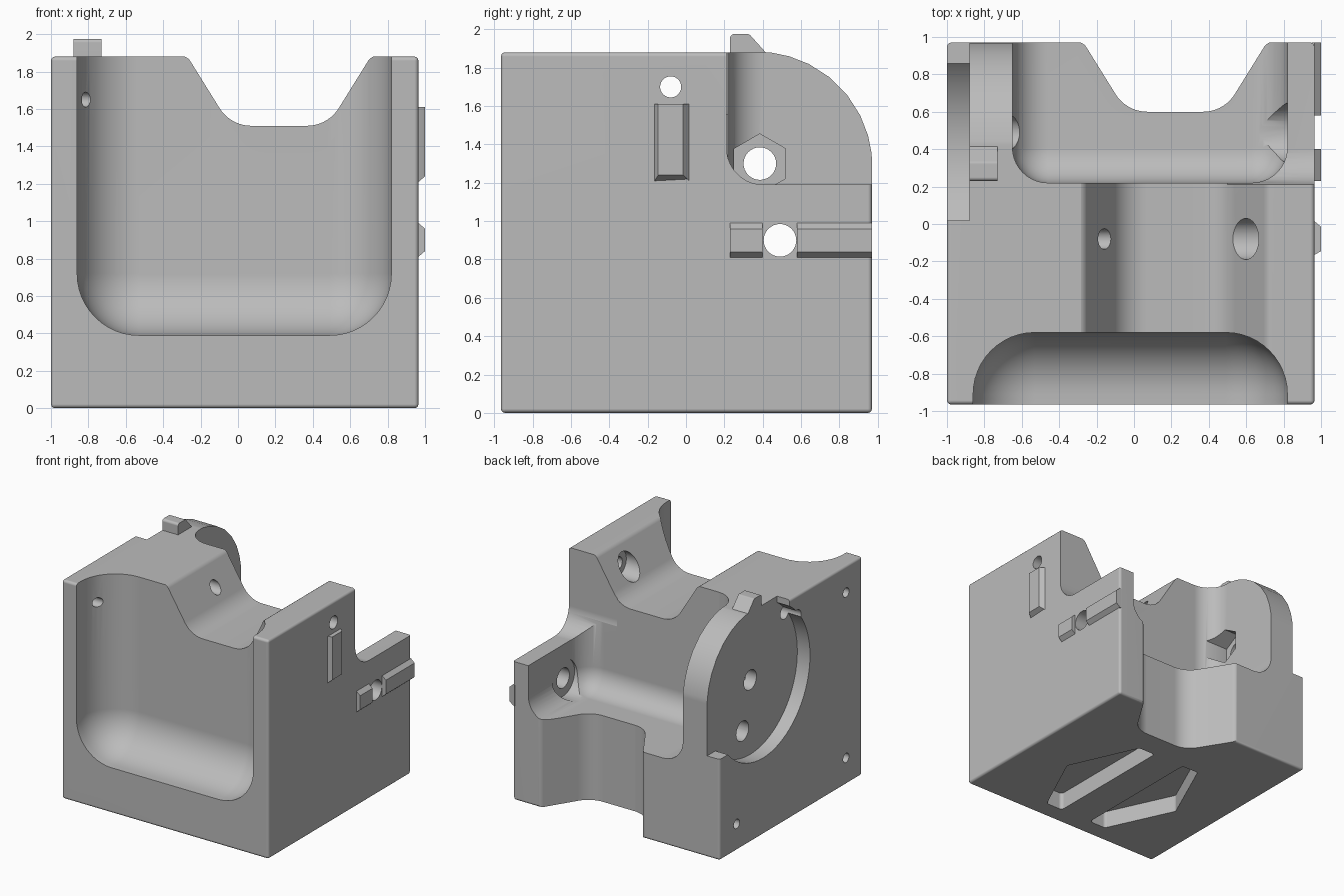
import bpy, bmesh, math
from mathutils import Vector

if "Cube" in bpy.data.objects:
    bpy.data.objects.remove(bpy.data.objects["Cube"])

grey = bpy.data.materials.new("plain_grey")
grey.use_nodes = True
GREY = (0.5, 0.5, 0.5, 1)
grey.diffuse_color = GREY
for node in grey.node_tree.nodes:
    if node.type == 'BSDF_PRINCIPLED':
        node.inputs["Base Color"].default_value = GREY
        node.inputs["Roughness"].default_value = 0.6


def make(name, bm):
    bmesh.ops.recalc_face_normals(bm, faces=bm.faces)
    mesh = bpy.data.meshes.new(name)
    bm.to_mesh(mesh)
    bm.free()
    mesh.materials.append(grey)
    ob = bpy.data.objects.new(name, mesh)
    bpy.context.collection.objects.link(ob)
    return ob


def box(name, xs, ys, zs, radius, segments):
    """Box between limits with every edge rounded."""
    bm = bmesh.new()
    bmesh.ops.create_cube(bm, size=1)
    for v in bm.verts:
        v.co = [lim[0] if c < 0 else lim[1] for c, lim in zip(v.co, (xs, ys, zs))]
    bmesh.ops.bevel(bm, geom=bm.edges[:], offset=radius, segments=segments,
                    profile=0.5, affect='EDGES')
    return make(name, bm)


def rounded(points, steps=9):
    """Polygon whose (u, v, radius) corners become arcs."""
    out = []
    for i, p in enumerate(points):
        at = Vector(p[:2])
        if len(p) < 3:
            out.append(at)
            continue
        d1 = (Vector(points[i - 1][:2]) - at).normalized()
        d2 = (Vector(points[(i + 1) % len(points)][:2]) - at).normalized()
        half = d1.angle(d2) / 2
        reach = p[2] / math.tan(half)
        centre = at + (d1 + d2).normalized() * p[2] / math.sin(half)
        a, b = at + d1 * reach - centre, at + d2 * reach - centre
        for k in range(steps + 1):
            out.append(centre + a.lerp(b, k / steps).normalized() * p[2])
    return out


def prism(name, points, axis, lo, hi):
    bm = bmesh.new()
    place = {'x': lambda u, v: (lo, u, v),
             'y': lambda u, v: (u, lo, v),
             'z': lambda u, v: (u, v, lo)}[axis]
    face = bm.faces.new([bm.verts.new(place(*p)) for p in rounded(points)])
    new = bmesh.ops.extrude_face_region(bm, geom=[face])["geom"]
    move = Vector([hi - lo if a == axis else 0 for a in 'xyz'])
    bmesh.ops.translate(bm, vec=move, verts=[g for g in new if isinstance(g, bmesh.types.BMVert)])
    return make(name, bm)


def bore(name, y, z, r, lo, hi, sides=32):
    """Round or many-sided cutter along x, one corner pointing up."""
    turn = 2 * math.pi / sides
    pts = [(y + r * math.sin(i * turn), z + r * math.cos(i * turn)) for i in range(sides)]
    return prism(name, pts, 'x', lo, hi)


def valley(name, floor, axis, lo, hi):
    """Flared channel with soft rims and rounded floor corners."""
    rim, above = floor + 0.37, floor + 0.41
    pts = [(-0.6, above), (-0.27, rim, 0.06), (-0.04, floor, 0.2), (0.48, floor, 0.2),
           (0.71, rim, 0.06), (1.04, above), (1.04, floor + 1), (-0.6, floor + 1)]
    return prism(name, pts, axis, lo, hi)


# Main block
body = box("housing_body", (-1, 0.965), (-0.965, 0.97), (0, 1.88), 0.022, 3)

# Large scoops, channels and corner cuts
cutters = [
    box("front_scoop", (-0.86, 0.82), (-2, -0.58), (0.39, 2.8), 0.33, 12),
    box("rear_scoop", (-0.65, 0.82), (0.22, 2), (0.74, 2.8), 0.19, 10),
    valley("top_channel", 1.51, 'y', -2, 2),
    valley("rear_channel", 0.6, 'z', -1, 3),
    prism("right_wall_notch", [(0.212, 2.5), (0.212, 1.19, 0.19), (1.5, 1.19), (1.5, 2.5)],
          'x', 0.5, 1.5),
    bore("left_disc_recess", 0.385, 1.3, 0.64, -1.5, -0.88, 72),
    prism("left_recess_opening",
          [(0.02, 2.5), (0.02, 1.3), (0.385, 1.3), (0.385, 0.87), (1.6, 0.87), (1.6, 2.5)],
          'x', -1.6, -0.88),
    prism("left_plate_corner",
          [(0.25, 1.883), (0.972, 1.883, 0.6), (0.972, 1.2), (1.5, 1.2), (1.5, 2.4), (0.25, 2.4)],
          'x', -1.5, -0.3),
]

# Holes along x
cutters += [
    bore("upper_bolt_hole", -0.08, 1.7, 0.055, -2, 2),
    bore("upper_bolt_pocket", -0.08, 1.7, 0.11, 0.45, 0.7),
    bore("pivot_hole", 0.385, 1.3, 0.085, -2, -0.2),
    bore("nut_pocket", 0.385, 1.3, 0.155, -0.78, -0.3, 6),
    bore("axle_hole", 0.49, 0.9, 0.085, -2, 2),
    bore("axle_clearance", 0.49, 0.9, 0.156, 0.3, 0.825),
]
for y, z in ((-0.745, 1.65), (-0.745, 0.23), (0.74, 0.23)):
    cutters.append(bore("left_screw_hole", y, z, 0.04, -1.5, -0.75, 20))

# Mirrored pockets under the base
for side in (1, -1):
    pts = [(-0.05 + side * x, y, 0.03) for x, y in
           ((0.15, -0.8), (0.31, -0.8), (0.58, -0.22), (0.31, 0.38), (0.15, 0.38))]
    cutters.append(prism("base_pocket", pts, 'z', -0.5, 0.15))

for cutter in cutters:
    cutter.hide_render = True
    mod = body.modifiers.new(cutter.name, 'BOOLEAN')
    mod.operation = 'DIFFERENCE'
    mod.solver = 'EXACT'
    mod.object = cutter
bpy.context.view_layer.update()
shape = bpy.data.meshes.new_from_object(body.evaluated_get(bpy.context.evaluated_depsgraph_get()))
body.modifiers.clear()
body.data = shape
for cutter in cutters:
    bpy.data.objects.remove(cutter)

# Small stop on top of the left plate
stop = prism("top_stop", [(0.23, 1.8), (0.23, 1.975, 0.02), (0.33, 1.975, 0.02),
                          (0.42, 1.875), (0.42, 1.8)], 'x', -0.88, -0.73)

# Raised keys on the right face
parts = [body, stop]
for name, lo, hi in (("short_key", 0.23, 0.4), ("long_key", 0.58, 0.97)):
    parts.append(prism(name, [(0.95, 0.81), (0.965, 0.81), (1, 0.84), (1, 0.96),
                              (0.965, 0.99), (0.95, 0.99)], 'y', lo, hi))
upright = prism("upright_key", [(0.95, -0.165), (0.965, -0.165), (1, -0.145), (1, -0.015),
                                (0.965, 0.015), (0.95, 0.015)], 'z', 1.21, 1.61)
for v in upright.data.vertices:
    if v.co.x > 0.99 and v.co.z < 1.3:
        v.co.z += 0.03
parts.append(upright)

# Smooth curves, crisp edges and flat walls
for ob in parts:
    bpy.ops.object.select_all(action='DESELECT')
    ob.select_set(True)
    bpy.context.view_layer.objects.active = ob
    bpy.ops.object.shade_smooth_by_angle(angle=math.radians(32))
    flat = ob.modifiers.new("flat_walls", 'WEIGHTED_NORMAL')
    flat.keep_sharp = True
